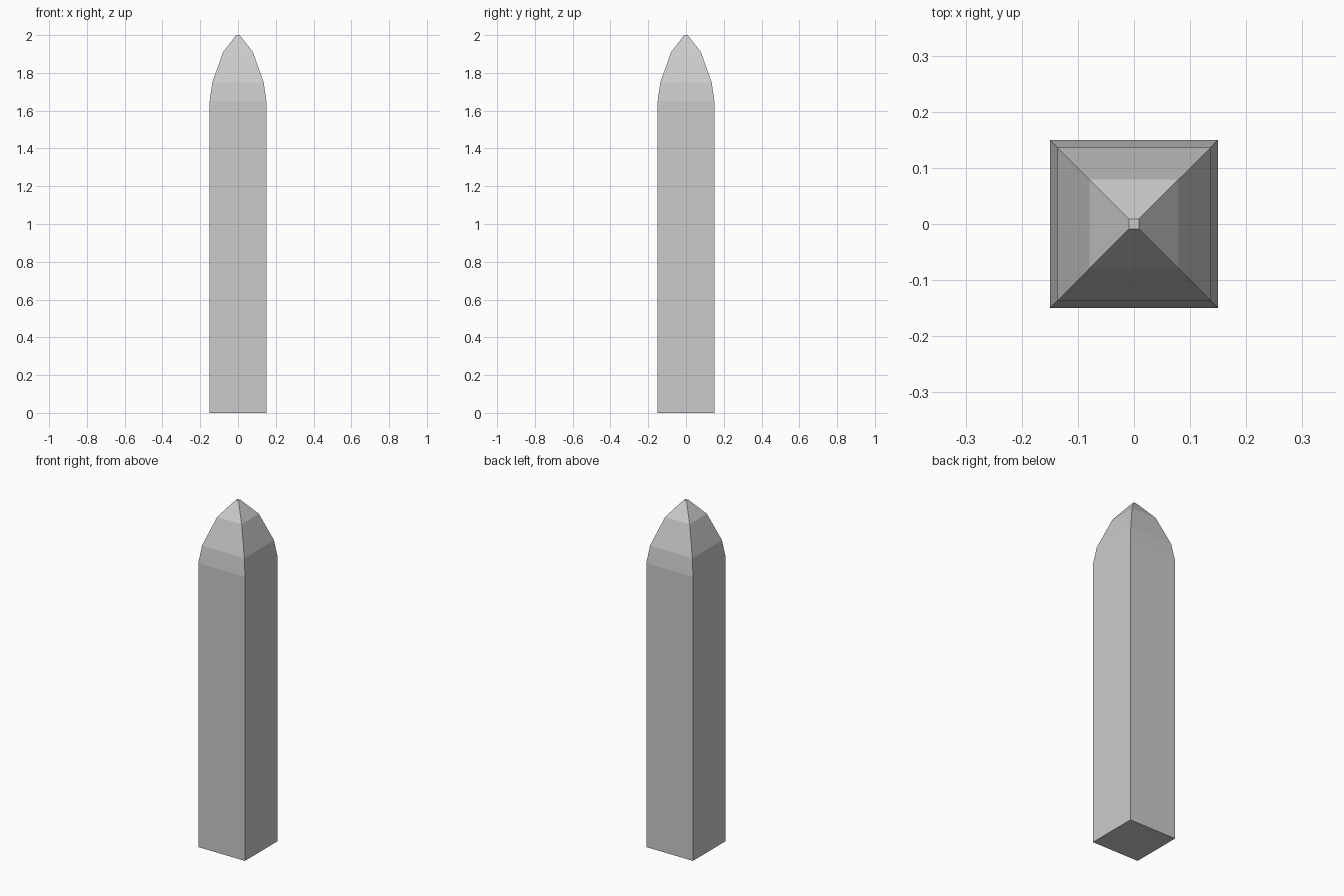
import bpy, bmesh

if "Cube" in bpy.data.objects:
    bpy.data.objects.remove(bpy.data.objects["Cube"])

# (height, half width) of each square ring, from foot to tip
PROFILE = [(0.0, 0.15), (1.65, 0.15), (1.75, 0.136), (1.91, 0.079), (2.0, 0.009)]

bm = bmesh.new()

# Square rings
rings = []
for z, h in PROFILE:
    rings.append([bm.verts.new((sx * h, sy * h, z))
                  for sx, sy in ((-1, -1), (1, -1), (1, 1), (-1, 1))])

# Side faces of the shaft and the tapering point
for low, high in zip(rings, rings[1:]):
    for i in range(4):
        j = (i + 1) % 4
        bm.faces.new((low[i], low[j], high[j], high[i]))

# Foot and tiny flat tip
bm.faces.new(rings[0][::-1])
bm.faces.new(rings[-1])

mesh = bpy.data.meshes.new("pointed_post")
bm.to_mesh(mesh)
bm.free()
post = bpy.data.objects.new("pointed_post", mesh)
bpy.context.collection.objects.link(post)
